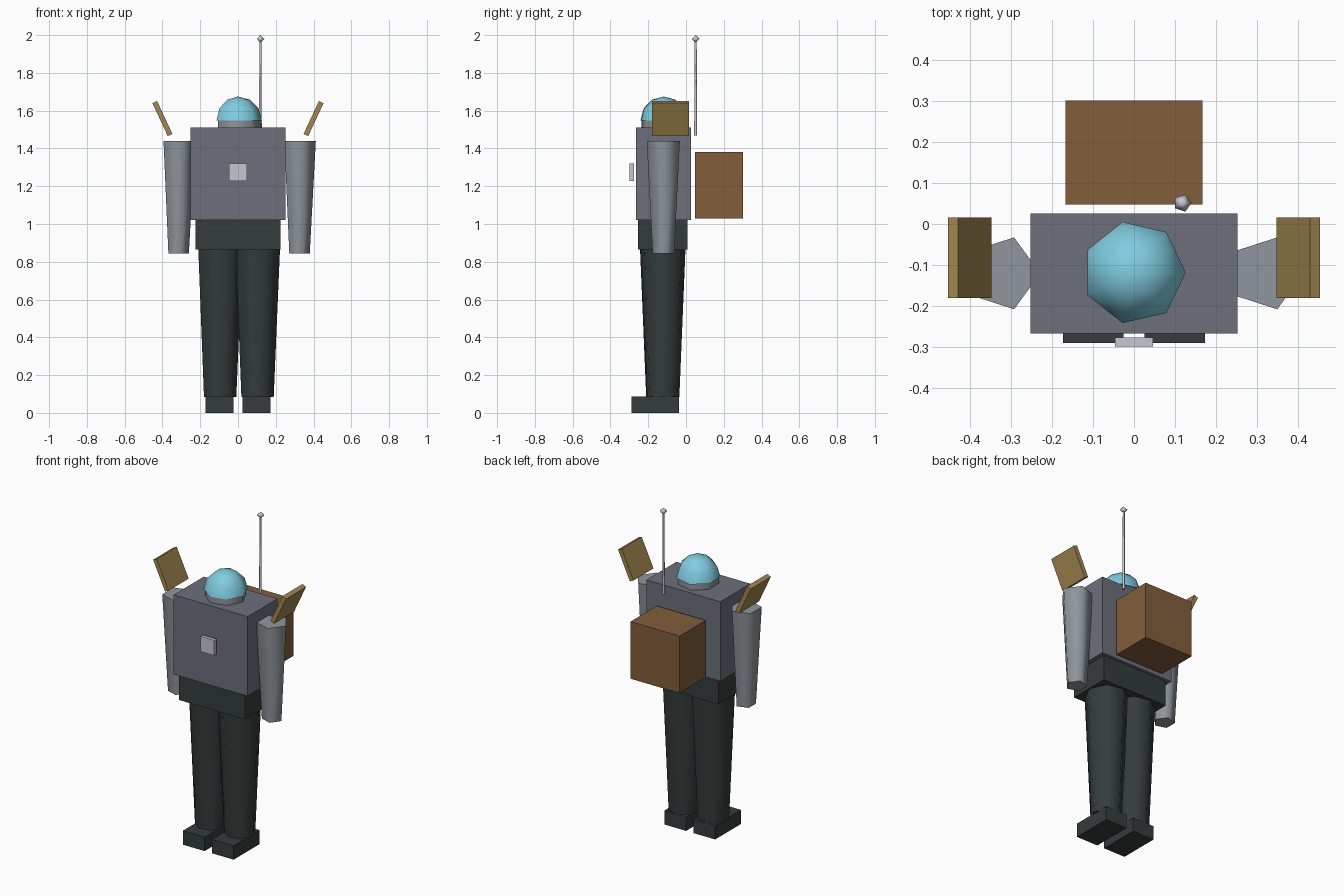
import bpy, bmesh, math

old = bpy.data.objects.get("Cube")
if old:
    bpy.data.objects.remove(old, do_unlink=True)


def srgb(r, g, b):
    return tuple(((c / 255 + 0.055) / 1.055) ** 2.4 for c in (r, g, b)) + (1.0,)


def material(name, *rgb):
    m = bpy.data.materials.new(name)
    m.use_nodes = True
    m.diffuse_color = srgb(*rgb)
    m.node_tree.nodes["Principled BSDF"].inputs["Base Color"].default_value = srgb(*rgb)
    return m


steel = material("slate grey", 108, 112, 122)
sleeve = material("light grey", 143, 150, 156)
dark = material("charcoal green", 52, 60, 59)
brown = material("brown leather", 130, 94, 60)
brass = material("dull brass", 162, 135, 80)
glass = material("sky blue", 128, 204, 224)
silver = material("pale silver", 198, 198, 208)


def finish(name, bm, mat, loc):
    bmesh.ops.recalc_face_normals(bm, faces=bm.faces)
    me = bpy.data.meshes.new(name)
    bm.to_mesh(me)
    bm.free()
    me.materials.append(mat)
    ob = bpy.data.objects.new(name, me)
    ob.location = loc
    bpy.context.collection.objects.link(ob)
    return ob


def box(name, mat, loc, size, tilt=0.0):
    bm = bmesh.new()
    bmesh.ops.create_cube(bm, size=1)
    bmesh.ops.scale(bm, vec=size, verts=bm.verts)
    ob = finish(name, bm, mat, loc)
    ob.rotation_euler.y = tilt
    return ob


def lathe(name, mat, loc, sides, profile, smooth=True):
    """Few-sided turned solid from (radius, height) pairs, with a corner on +x."""
    bm = bmesh.new()
    rings = []
    for r, z in profile:
        count = sides if r > 0 else 1
        rings.append([bm.verts.new((r * math.cos(math.tau * i / sides),
                                    r * math.sin(math.tau * i / sides), z))
                      for i in range(count)])
    for low, high in zip(rings, rings[1:]):
        for i in range(sides):
            j = (i + 1) % sides
            corners = [low[i % len(low)], low[j % len(low)],
                       high[j % len(high)], high[i % len(high)]]
            bm.faces.new(list(dict.fromkeys(corners))).smooth = smooth
    for ring in (rings[0], rings[-1]):
        if len(ring) > 1:
            bm.faces.new(ring)
            for e in ring:
                for edge in e.link_edges:
                    if edge.other_vert(e) in ring:
                        edge.smooth = False
    return finish(name, bm, mat, loc)


MID = -0.12  # depth of the body's centre line

# Body
box("torso", steel, (0, MID, 1.265), (0.504, 0.292, 0.49))
box("hips", dark, (0, MID - 0.003, 0.942), (0.45, 0.26, 0.156))
box("chest_badge", silver, (0, -0.287, 1.274), (0.093, 0.022, 0.094))

# Head
lathe("collar", sleeve, (0, MID, 1.5), 7, [(0.118, 0), (0.118, 0.05)])
dome = [(0.126 * math.cos(math.radians(a)), 0.126 * math.sin(math.radians(a)))
        for a in (0, 30, 60)] + [(0, 0.126)]
lathe("dome", glass, (0, MID + 0.002, 1.549), 7, dome)

# Limbs and shoulder plates
for side, s in (("left", 1), ("right", -1)):
    lathe(side + "_arm", sleeve, (s * 0.32, MID, 0.845), 5,
          [(0.06, 0), (0.092, 0.595)])
    lathe(side + "_leg", dark, (s * 0.099, MID - 0.003, 0.083), 7,
          [(0.09, 0), (0.126, 0.847)])
    box(side + "_boot", dark, (s * 0.099, -0.163, 0.043), (0.148, 0.252, 0.086))
    box(side + "_shoulder_plate", brass, (s * 0.4, -0.082, 1.558),
        (0.027, 0.195, 0.192), tilt=s * math.radians(25))

# Backpack and antenna
box("backpack", brown, (0, 0.174, 1.205), (0.334, 0.254, 0.352))
lathe("antenna_rod", silver, (0.118, 0.051, 1.468), 5, [(0.008, 0), (0.006, 0.512)])
lathe("antenna_tip", silver, (0.118, 0.051, 1.98), 5,
      [(0, -0.021), (0.022, 0), (0, 0.02)])
